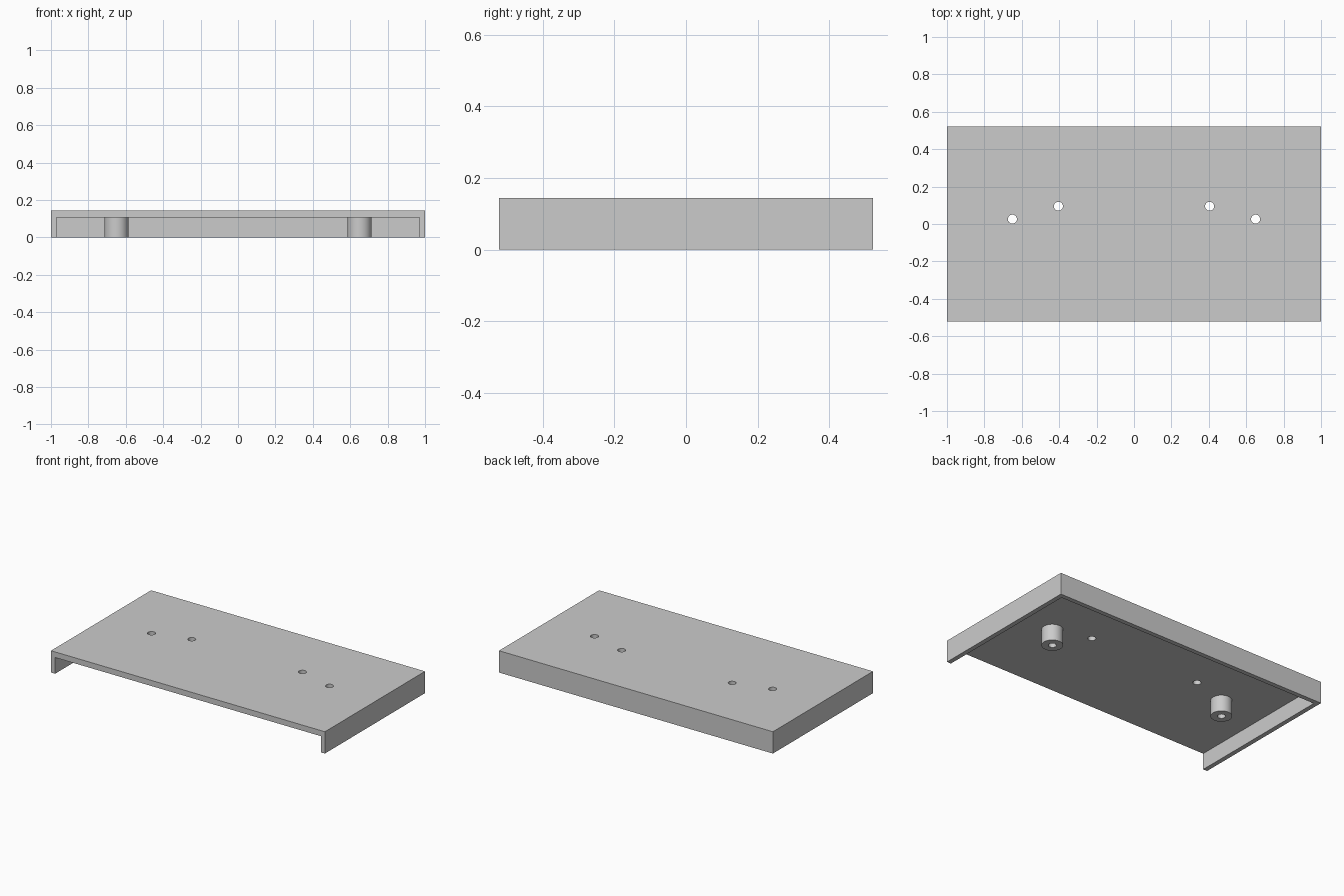
import bpy

cube = bpy.data.objects.get("Cube")
if cube:
    bpy.data.objects.remove(cube, do_unlink=True)

HALF_DEPTH, HEIGHT = 0.522, 0.144
WALL, UNDERSIDE = 0.03, 0.107
HOLE_RADIUS, BOSS_RADIUS = 0.024, 0.064
BOSS_POS, HOLE_POS = (0.65, 0.026), (0.404, 0.095)

grey = bpy.data.materials.new("light grey")
grey.use_nodes = True
colour = (0.6, 0.6, 0.6, 1)
grey.diffuse_color = colour
grey.node_tree.nodes["Principled BSDF"].inputs["Base Color"].default_value = colour


def box(name, low, high):
    centre = [(a + b) / 2 for a, b in zip(low, high)]
    bpy.ops.mesh.primitive_cube_add(size=1, location=centre)
    obj = bpy.context.object
    obj.name = name
    obj.scale = [b - a for a, b in zip(low, high)]
    bpy.ops.object.transform_apply(location=True, rotation=False, scale=True)
    obj.data.materials.append(grey)
    return obj


def cylinder(name, x, y, radius, bottom, top):
    bpy.ops.mesh.primitive_cylinder_add(
        vertices=48, radius=radius, depth=top - bottom,
        location=(x, y, (bottom + top) / 2))
    obj = bpy.context.object
    obj.name = name
    obj.data.materials.append(grey)
    return obj


def combine(target, tool, operation):
    """Apply a boolean and remove the tool object."""
    mod = target.modifiers.new(operation.lower(), 'BOOLEAN')
    mod.operation, mod.object, mod.solver = operation, tool, 'EXACT'
    bpy.context.view_layer.objects.active = target
    bpy.ops.object.modifier_apply(modifier=mod.name)
    bpy.data.objects.remove(tool, do_unlink=True)


# Cover plate with side and back walls, open at the front and below
cover = box("cover_plate", (-1, -HALF_DEPTH, 0), (1, HALF_DEPTH, HEIGHT))
cavity = box("cavity_cutter", (WALL - 1, -HALF_DEPTH - 0.1, -0.1),
             (1 - WALL, HALF_DEPTH - WALL, UNDERSIDE))
combine(cover, cavity, 'DIFFERENCE')

# Mounting bosses, then screw holes through bosses and plate
for side in (-1, 1):
    x, y = BOSS_POS
    combine(cover, cylinder("boss", side * x, y, BOSS_RADIUS, 0, 0.125), 'UNION')
    for x, y in (BOSS_POS, HOLE_POS):
        drill = cylinder("hole_cutter", side * x, y, HOLE_RADIUS, -0.1, 0.3)
        combine(cover, drill, 'DIFFERENCE')

# Smooth round surfaces, sharp edges elsewhere
bpy.ops.object.select_all(action='DESELECT')
cover.select_set(True)
bpy.context.view_layer.objects.active = cover
bpy.ops.object.shade_smooth_by_angle()
